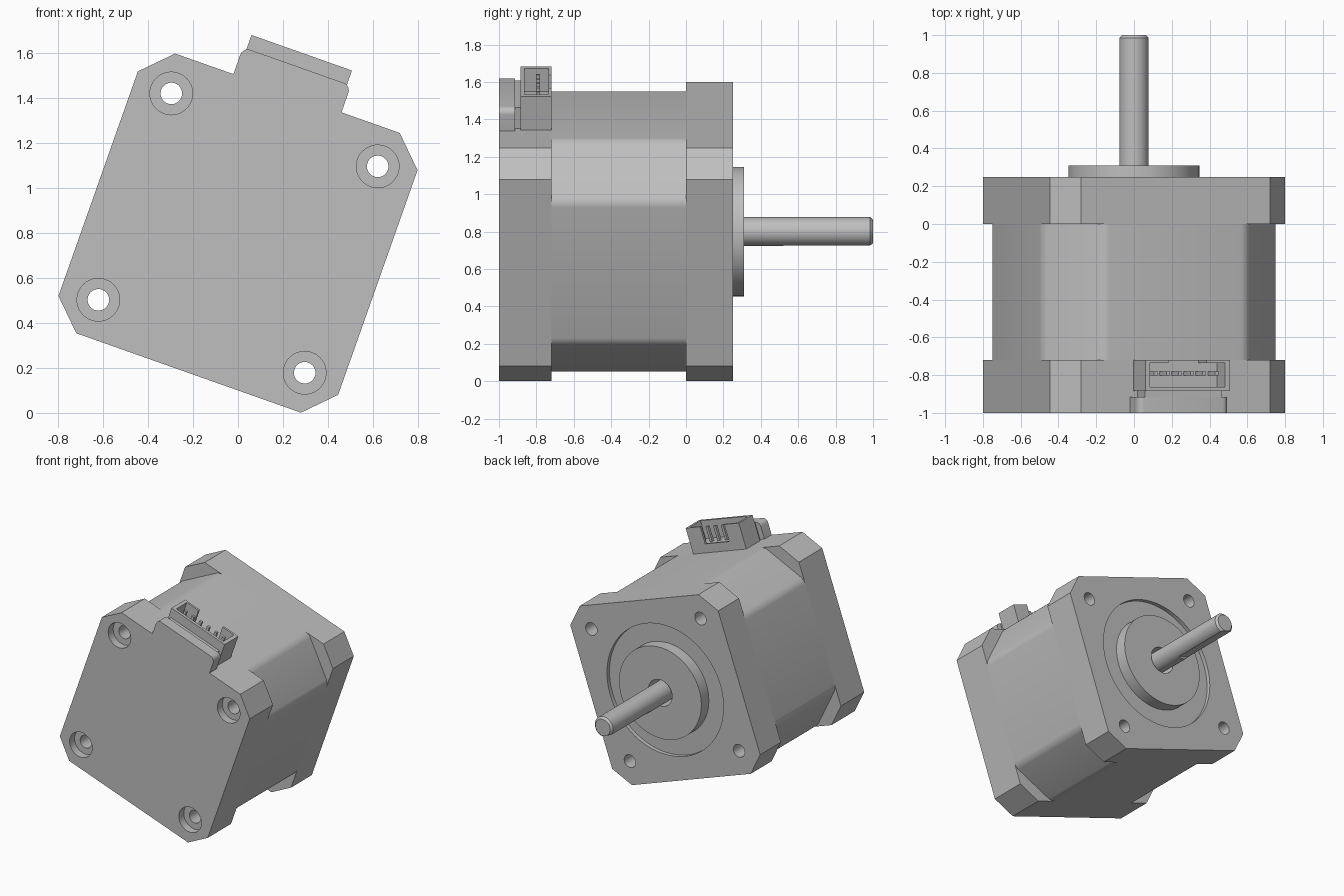
import bpy, bmesh, math
from mathutils import Matrix

if "Cube" in bpy.data.objects:
    bpy.data.objects.remove(bpy.data.objects["Cube"], do_unlink=True)

# The motor is rolled about its shaft axis (y); parts are drawn in a square frame
FRAME = Matrix.Translation((0, 0, 0.8)) @ Matrix.Rotation(math.radians(19.47), 4, "Y")
HALF = 0.66
HOLE = 0.487

metal = bpy.data.materials.new("grey_metal")
GREY = (0.52, 0.52, 0.52, 1)
metal.diffuse_color = GREY
metal.use_nodes = True
metal.node_tree.nodes["Principled BSDF"].inputs["Base Color"].default_value = GREY


def circle(r, u=0, v=0, n=64):
    return [(u + r * math.cos(math.tau * i / n), v + r * math.sin(math.tau * i / n))
            for i in range(n)]


def rect(u0, u1, v0, v1):
    return [(u0, v0), (u1, v0), (u1, v1), (u0, v1)]


def octagon(flat):
    h = HALF
    return [(-flat, -h), (flat, -h), (h, -flat), (h, flat),
            (flat, h), (-flat, h), (-h, flat), (-h, -flat)]


def prism(name, outline, y0, y1, bevel=0, chosen=None, segments=1):
    """Extrude an outline along y, optionally bevelling the chosen edges."""
    bm = bmesh.new()
    base = bm.faces.new([bm.verts.new((u, y0, v)) for u, v in outline])
    grown = bmesh.ops.extrude_face_region(bm, geom=[base])["geom"]
    top = [g for g in grown if isinstance(g, bmesh.types.BMVert)]
    bmesh.ops.translate(bm, verts=top, vec=(0, y1 - y0, 0))
    if not any(base in e.link_faces for e in bm.edges) or len(bm.faces) < len(outline) + 2:
        bm.faces.new([v for v in bm.verts if v not in top])
    bmesh.ops.recalc_face_normals(bm, faces=bm.faces)
    if bevel:
        bmesh.ops.bevel(bm, geom=[e for e in bm.edges if chosen(e)], offset=bevel,
                        segments=segments, profile=0.5, affect="EDGES")
    mesh = bpy.data.meshes.new(name)
    bm.to_mesh(mesh)
    bm.free()
    mesh.materials.append(metal)
    obj = bpy.data.objects.new(name, mesh)
    obj.matrix_world = FRAME
    bpy.context.collection.objects.link(obj)
    return obj


def activate(obj):
    bpy.ops.object.select_all(action="DESELECT")
    obj.select_set(True)
    bpy.context.view_layer.objects.active = obj


def cut(obj, *shapes):
    """Subtract prisms, each given as (outline, y0, y1)."""
    for outline, y0, y1 in shapes:
        cutter = prism("cutter", outline, y0, y1)
        cutter.hide_render = True
        activate(obj)
        mod = obj.modifiers.new("cut", "BOOLEAN")
        mod.operation = "DIFFERENCE"
        mod.solver = "EXACT"
        mod.object = cutter
        bpy.ops.object.modifier_apply(modifier=mod.name)
        bpy.data.objects.remove(cutter, do_unlink=True)


def along_y(e):
    return abs(e.verts[0].co.y - e.verts[1].co.y) > 0.01


corners = [(a, b) for a in (-HOLE, HOLE) for b in (-HOLE, HOLE)]
through = [(circle(0.048, u, v, 32), -1.1, 0.4) for u, v in corners]
counterbores = [(circle(0.095, u, v, 40), -1.1, -0.94) for u, v in corners]
bore = (circle(0.1), 0.12, 0.4)

# Housing: two end bells and the laminated middle with wider, softened chamfers
rear = prism("rear_bell", octagon(0.53), -1, -0.72)
cut(rear, *through, *counterbores)
middle = prism("middle_body", octagon(0.4), -0.72, 0, 0.03, along_y, 4)
cut(middle, *through)
front = prism("front_bell", octagon(0.53), 0, 0.25)
cut(front, *through, (circle(0.49, n=96), 0.22, 0.3), bore)

# Pilot boss and shaft with a flat
boss = prism("pilot_boss", circle(0.346, n=96), 0.2, 0.31)
cut(boss, bore)
shaft = prism("shaft", circle(0.077), 0.06, 1, 0.015,
              lambda e: all(v.co.y > 0.99 for v in e.verts))
cut(shaft, (rect(-0.2, 0.2, -0.2, -0.061), 0.52, 1.1))

# Raised tab and neck behind the connector
tab = prism("connector_tab", rect(-0.255, 0.255, 0.64, 0.787), -1, -0.915, 0.035,
            lambda e: along_y(e) and e.verts[0].co.z > 0.7, 5)
neck = prism("connector_neck", rect(-0.215, 0.215, 0.64, 0.78), -0.92, -0.88)

# Open-topped connector with a notch in its wall and a row of pins
shell = prism("connector_shell", rect(-0.237, 0.237, 0.65, 0.851), -0.885, -0.72)
cut(shell, (rect(-0.211, 0.211, 0.72, 0.9), -0.863, -0.736),
    (rect(-0.107, 0.107, 0.725, 0.9), -0.75, -0.7))
pins = []
for i in range(6):
    u = (i - 2.5) * 0.068
    pins.append(prism(f"connector_pin_{i + 1}", rect(u - 0.01, u + 0.01, 0.71, 0.83),
                      -0.801, -0.781))

for obj in (rear, middle, front, boss, shaft, tab, neck, shell, *pins):
    activate(obj)
    bpy.ops.object.shade_smooth_by_angle(angle=math.radians(30))
